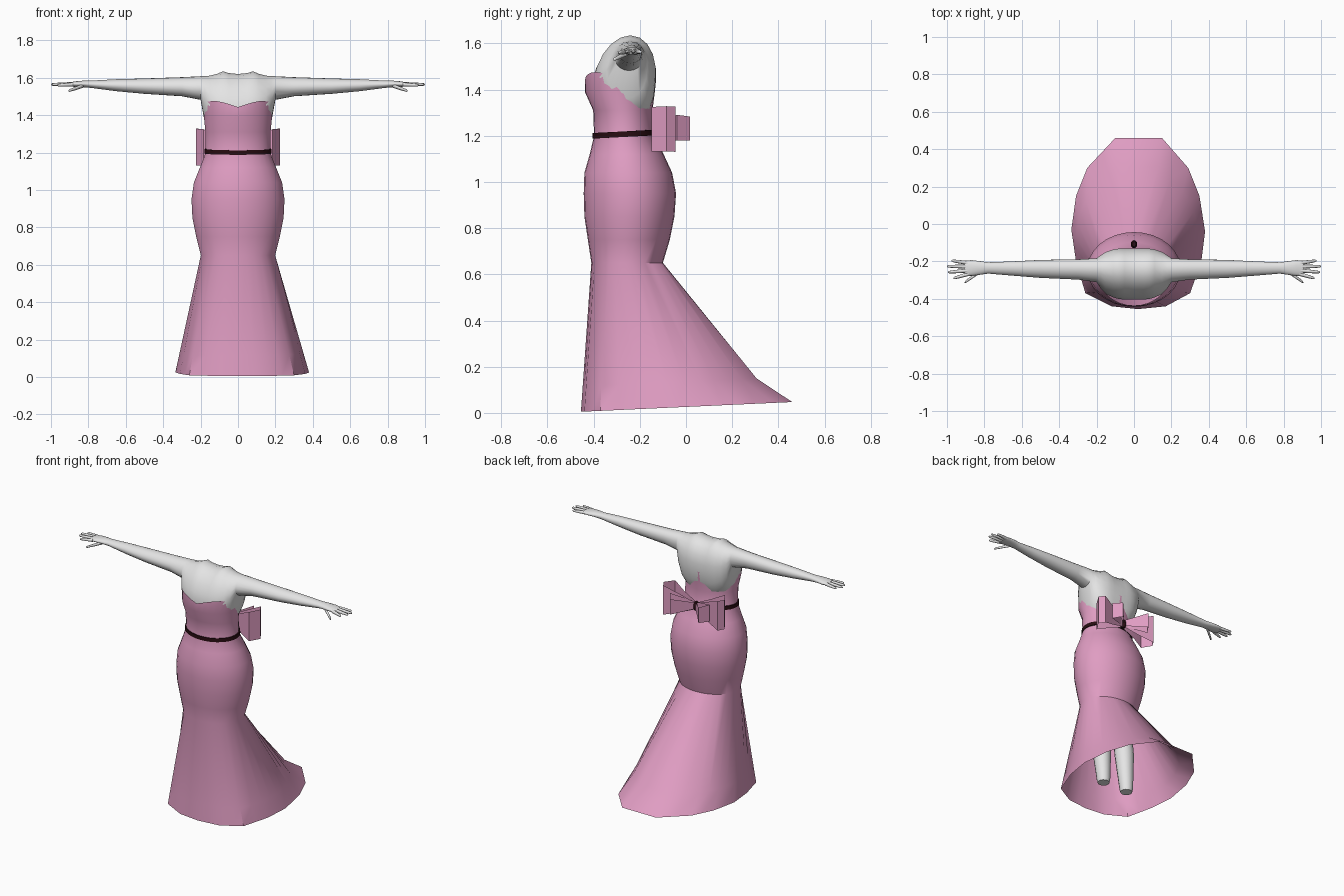
import bpy, bmesh, math
from mathutils import Vector

if "Cube" in bpy.data.objects:
    bpy.data.objects.remove(bpy.data.objects["Cube"])

TAU = 2 * math.pi
N = 30  # sides of the gown


def material(name, rgb):
    m = bpy.data.materials.new(name)
    m.diffuse_color = (*rgb, 1)
    m.use_nodes = True
    m.node_tree.nodes["Principled BSDF"].inputs["Base Color"].default_value = m.diffuse_color
    return m


PINK = material("pink_satin", (0.74, 0.335, 0.54))
SKIN = material("pale_skin", (0.78, 0.78, 0.78))
DARK = material("dark_maroon", (0.022, 0.004, 0.006))


def loft(bm, rings, caps=False):
    """Bridge equal-length closed rings of points."""
    rows = [[bm.verts.new(p) for p in r] for r in rings]
    n = len(rows[0])
    for a, b in zip(rows, rows[1:]):
        for j in range(n):
            k = (j + 1) % n
            bm.faces.new((a[j], a[k], b[k], b[j]))
    if caps:
        bm.faces.new(rows[0][::-1])
        bm.faces.new(rows[-1])


def finish(bm, name, mat, angle=35):
    bmesh.ops.recalc_face_normals(bm, faces=bm.faces[:])
    me = bpy.data.meshes.new(name)
    bm.to_mesh(me)
    bm.free()
    me.materials.append(mat)
    me.shade_smooth()
    me.set_sharp_from_angle(angle=math.radians(angle))
    ob = bpy.data.objects.new(name, me)
    bpy.context.collection.objects.link(ob)
    return ob


def oval(z, a, front, back, n=N):
    """Horizontal oval starting at the front; z may depend on the angle."""
    cy, b = (front + back) / 2, (back - front) / 2
    pts = []
    for j in range(n):
        t = TAU * j / n
        h = z(t) if callable(z) else z
        pts.append(Vector((a * math.sin(t), cy - b * math.cos(t), h)))
    return pts


# --- Gown: hem with train, flared skirt, hips, waist, bodice ---
hem_outline = [(0.02, -0.455), (0.17, -0.44), (0.30, -0.37), (0.36, -0.20),
               (0.38, -0.04), (0.35, 0.15), (0.29, 0.30), (0.15, 0.46),
               (-0.10, 0.46), (-0.25, 0.30), (-0.31, 0.15), (-0.335, -0.03),
               (-0.31, -0.20), (-0.26, -0.37), (-0.12, -0.44)]
hem = []
for i, p in enumerate(hem_outline):
    q = hem_outline[(i + 1) % len(hem_outline)]
    for x, y in (p, ((p[0] + q[0]) / 2, (p[1] + q[1]) / 2)):
        hem.append(Vector((x, y, 0.005 + 0.042 * (y + 0.455) / 0.915)))

knee = oval(0.65, 0.20, -0.41, -0.10)
above_hem = []
for j in range(N):
    p = knee[j].lerp(hem[j], 0.83)
    p.y -= 0.06 * max(0, -math.cos(TAU * j / N))
    above_hem.append(p)


def neckline(t):
    return 1.443 + 0.033 * abs(math.sin(2 * t)) if math.cos(t) > 0 else 1.437


rings = [hem, above_hem, knee]
for z, a, f, b in [(0.75, 0.225, -0.425, -0.07), (0.85, 0.245, -0.44, -0.05),
                   (0.95, 0.25, -0.443, -0.043), (1.04, 0.237, -0.44, -0.06),
                   (1.12, 0.205, -0.417, -0.097), (1.2, 0.173, -0.398, -0.14),
                   (1.31, 0.175, -0.402, -0.145), (1.39, 0.183, -0.438, -0.135),
                   (neckline, 0.187, -0.437, -0.13)]:
    rings.append(oval(z, a, f, b))
bm = bmesh.new()
loft(bm, rings)
finish(bm, "gown", PINK, 40)

# --- Belt: thin band, a little higher at the back ---
bm = bmesh.new()
loft(bm, [oval(lambda t, h=h: 1.207 + h - 0.007 * math.cos(t), a, f, b)
          for h, a, f, b in [(-0.012, 0.172, -0.396, -0.138),
                             (-0.012, 0.181, -0.404, -0.131),
                             (0.012, 0.180, -0.404, -0.132),
                             (0.012, 0.170, -0.396, -0.140)]])
finish(bm, "belt", DARK)

# --- Shoulders and arms: one loft running from hand to hand ---
half = [  # x, centre z, half height, centre y, half depth
    (0.0, 1.43, 0.190, -0.268, 0.137), (0.05, 1.43, 0.195, -0.268, 0.136),
    (0.08, 1.435, 0.200, -0.267, 0.134), (0.11, 1.44, 0.181, -0.265, 0.128),
    (0.15, 1.455, 0.156, -0.262, 0.112), (0.178, 1.485, 0.124, -0.256, 0.088),
    (0.20, 1.545, 0.063, -0.247, 0.064), (0.30, 1.552, 0.051, -0.243, 0.054),
    (0.50, 1.555, 0.041, -0.240, 0.048), (0.65, 1.560, 0.032, -0.238, 0.038),
    (0.78, 1.565, 0.020, -0.235, 0.030), (0.82, 1.567, 0.018, -0.235, 0.036),
    (0.87, 1.566, 0.015, -0.235, 0.042), (0.905, 1.564, 0.010, -0.237, 0.040)]


def section(x, zc, hz, yc, hy, n=20):
    pts = []
    for j in range(n):
        t = TAU * j / n
        dz = hz * math.sin(t)
        pts.append((x, yc + hy * math.cos(t) + 0.13 * max(dz, 0), zc + dz))
    return pts


sections = [(-s[0], *s[1:]) for s in half[:0:-1]] + half
bm = bmesh.new()
loft(bm, [section(*s) for s in sections], caps=True)
finish(bm, "shoulders_and_arms", SKIN, 60)

# --- Fingers and thumbs ---
digits = [  # start, tip
    ((0.89, -0.208, 1.565), (0.975, -0.196, 1.562)),
    ((0.89, -0.228, 1.566), (1.0, -0.226, 1.564)),
    ((0.89, -0.249, 1.566), (0.995, -0.258, 1.564)),
    ((0.885, -0.267, 1.564), (0.965, -0.290, 1.560)),
    ((0.825, -0.255, 1.558), (0.905, -0.312, 1.530))]
for side, label in ((1, "right"), (-1, "left")):
    bm = bmesh.new()
    for start, tip in digits:
        a, b = Vector(start), Vector(tip)
        tube = []
        for f, r in ((0, 0.011), (0.6, 0.009), (0.93, 0.007), (1, 0.003)):
            c = a.lerp(b, f)
            tube.append([(side * c.x, c.y + r * math.cos(TAU * j / 8),
                          c.z + r * math.sin(TAU * j / 8)) for j in range(8)])
        loft(bm, tube, caps=True)
    finish(bm, label + "_fingers", SKIN, 60)

# --- Legs under the skirt, cut off above the hem ---
for side, label in ((1, "right"), (-1, "left")):
    bm = bmesh.new()
    rings = []
    for z, r, y in ((0.05, 0.038, -0.19), (0.07, 0.043, -0.19), (0.2, 0.053, -0.20),
                    (0.33, 0.062, -0.21), (0.5, 0.062, -0.23), (0.8, 0.085, -0.245)):
        rings.append([p + Vector((side * 0.095, 0, 0))
                      for p in oval(z, r, y - r, y + r, 16)])
    loft(bm, rings, caps=True)
    finish(bm, label + "_leg", SKIN, 50)

# --- Bow: flared ribbon loops, narrow at the knot ---
loops = {  # path seen from above, centre z, outer half height
    "bow_large_loop": ([(0.01, -0.118), (0.10, -0.125), (0.185, -0.150), (0.225, -0.085),
                        (0.20, -0.045), (0.10, -0.075), (0.01, -0.100)], 1.23, 0.098),
    "bow_small_loop": ([(0.008, -0.106), (0.07, -0.072), (0.145, -0.040),
                        (0.105, 0.018), (0.05, -0.045), (0.0, -0.098)], 1.235, 0.056)}
for name, (path, zc, h) in loops.items():
    reach = max(p[0] for p in path)
    for side, label in ((1, "right"), (-1, "left")):
        bm = bmesh.new()
        edges = []
        for s in (-1, 1):
            edges.append([(side * x, y, zc - 0.012 * (1 - x / reach)
                           + s * (0.02 + (h - 0.02) * min(1, 1.2 * x / reach)))
                          for x, y in path])
        loft(bm, edges)
        finish(bm, label + "_" + name, PINK, 25)

# --- Knot at the middle of the bow ---
bm = bmesh.new()
loft(bm, [oval(z, a, -0.108 - d, -0.108 + d, 12) for z, a, d in
          ((1.192, 0.010, 0.014), (1.205, 0.017, 0.022),
           (1.232, 0.017, 0.022), (1.245, 0.010, 0.014))], caps=True)
finish(bm, "bow_knot", DARK)
